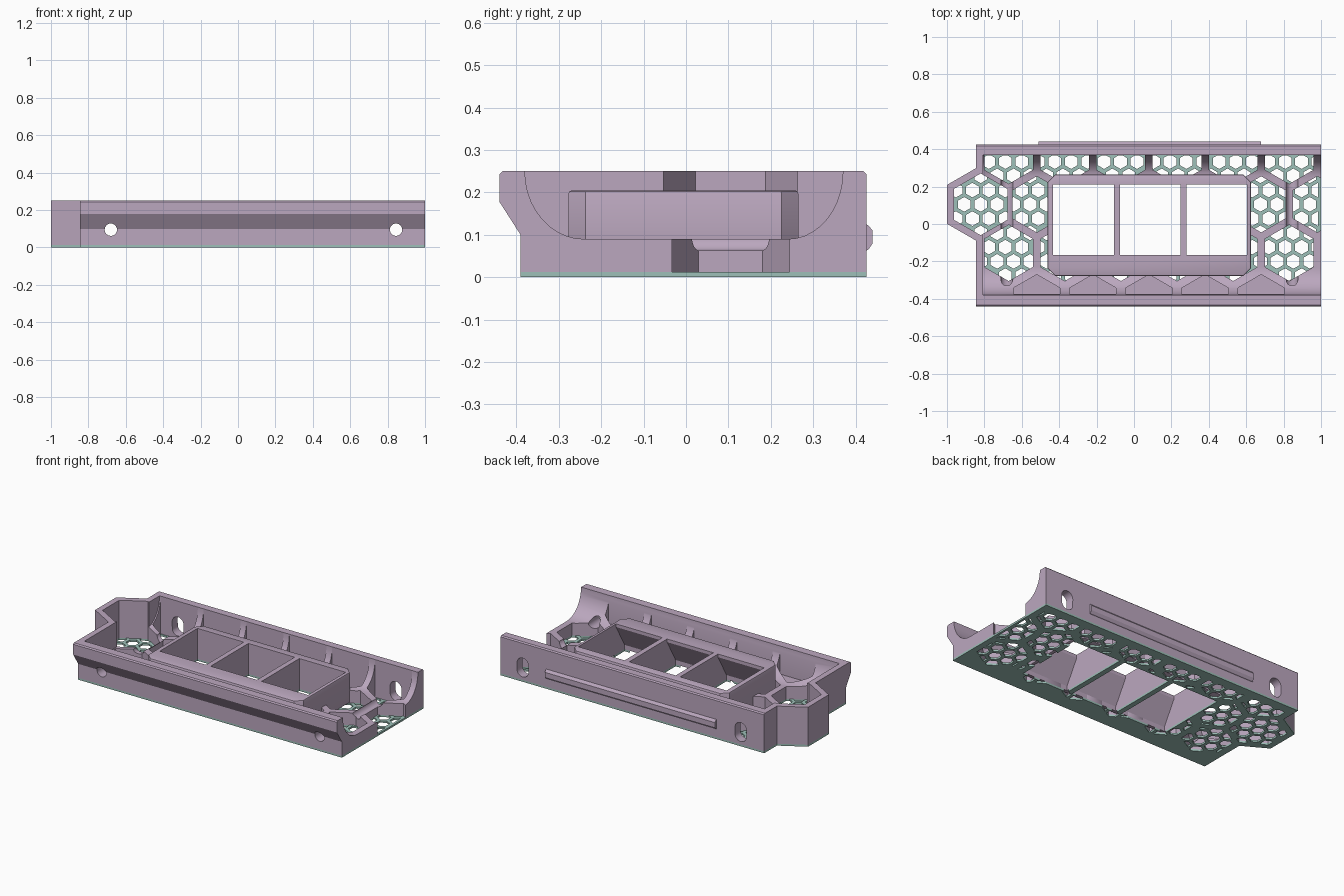
import bpy, bmesh, math
from mathutils import Vector

if "Cube" in bpy.data.objects:
    bpy.data.objects.remove(bpy.data.objects["Cube"])


def material(name, rgb):
    m = bpy.data.materials.new(name)
    m.diffuse_color = (*rgb, 1)
    m.use_nodes = True
    m.node_tree.nodes["Principled BSDF"].inputs["Base Color"].default_value = m.diffuse_color
    return m


MAUVE = material("mauve", (0.50, 0.39, 0.52))
TEAL = material("teal", (0.34, 0.53, 0.48))


def hexagon(cx, cy, apothem):
    r = apothem / math.cos(math.pi / 6)
    return [(cx + r * math.cos(math.radians(30 + 60 * i)),
             cy + r * math.sin(math.radians(30 + 60 * i))) for i in range(6)]


def clip(poly, inside):
    """Keep the part of a convex polygon within a counter-clockwise convex polygon."""
    for i in range(len(inside)):
        a, b = Vector(inside[i - 1]), Vector(inside[i])
        n = Vector((a.y - b.y, b.x - a.x))
        out = []
        for j in range(len(poly)):
            p, q = Vector(poly[j - 1]), Vector(poly[j])
            dp, dq = n.dot(p - a), n.dot(q - a)
            if (dp >= 0) != (dq >= 0):
                out.append(tuple(p.lerp(q, dp / (dp - dq))))
            if dq >= 0:
                out.append(tuple(q))
        poly = out
        if len(poly) < 3:
            return []
    return poly


def area(poly):
    return abs(sum(poly[i - 1][0] * poly[i][1] - poly[i][0] * poly[i - 1][1]
                   for i in range(len(poly)))) / 2


def rect(x0, y0, x1, y1):
    return [(x0, y0), (x1, y0), (x1, y1), (x0, y1)]


def prisms(name, polys, axis, lo, hi, mat=MAUVE):
    """Extrude flat outlines along an axis: z takes (x,y), x takes (y,z), y takes (x,z)."""
    place = {"z": lambda u, v, t: (u, v, t), "x": lambda u, v, t: (t, u, v),
             "y": lambda u, v, t: (u, t, v)}[axis]
    bm = bmesh.new()
    for poly in polys:
        a = [bm.verts.new(place(u, v, lo)) for u, v in poly]
        b = [bm.verts.new(place(u, v, hi)) for u, v in poly]
        bm.faces.new(a[::-1])
        bm.faces.new(b)
        for i in range(len(a)):
            bm.faces.new((a[i - 1], a[i], b[i], b[i - 1]))
    bmesh.ops.recalc_face_normals(bm, faces=bm.faces)
    me = bpy.data.meshes.new(name)
    bm.to_mesh(me)
    bm.free()
    me.materials.append(mat)
    ob = bpy.data.objects.new(name, me)
    bpy.context.collection.objects.link(ob)
    return ob


def apply_mods(ob):
    dg = bpy.context.evaluated_depsgraph_get()
    me = bpy.data.meshes.new_from_object(ob.evaluated_get(dg))
    ob.modifiers.clear()
    ob.data = me


def boolean(ob, tool, op="DIFFERENCE", keep=False):
    m = ob.modifiers.new("cut", "BOOLEAN")
    m.operation, m.object, m.solver = op, tool, "EXACT"
    apply_mods(ob)
    if not keep:
        bpy.data.objects.remove(tool)


def smooth(ob):
    bpy.ops.object.select_all(action="DESELECT")
    ob.select_set(True)
    bpy.context.view_layer.objects.active = ob
    bpy.ops.object.shade_smooth_by_angle(angle=math.radians(30))


# Layout of the large honeycomb cells
P, CY, FLOOR = 0.30, 0.105, 0.012
ROW = P * math.cos(math.pi / 6)
BUMP = (-0.82, CY)
bump_cell = hexagon(*BUMP, 0.143)
inner = rect(-0.805, -0.315, 1.1, 0.37)
cells = [clip(hexagon(-0.82 + P * k, CY, 0.13), inner) for k in range(1, 7)]
for r in (-1, 1):
    cells += [clip(hexagon(-0.67 + P * k, CY + ROW * r, 0.13), inner) for k in range(6)]

# Tray shell: overhanging front profile plus the hexagonal end bump
shell = prisms("tray_shell", [[(-0.39, FLOOR), (0.425, FLOOR), (0.425, 0.243), (0.418, 0.25),
                               (-0.433, 0.25), (-0.44, 0.243), (-0.44, 0.178), (-0.39, 0.10)]],
               "x", -0.845, 1.0)
boolean(shell, prisms("bump", [hexagon(*BUMP, 0.18)], "z", FLOOR, 0.25), "UNION")

# Trough with rounded lower sides, open at the right end
ang = [math.radians(90 * i / 10) for i in range(11)]
trough = [(-0.38, 0.3)] + [(-0.24 - 0.14 * math.cos(a), 0.25 - 0.16 * math.sin(a)) for a in ang]
trough += [(0.24 + 0.13 * math.sin(a), 0.25 - 0.16 * math.cos(a)) for a in ang] + [(0.37, 0.3)]
boolean(shell, prisms("trough", [trough], "x", -0.808, 1.1))

# Honeycomb cells, bump interior and shallow front pockets
boolean(shell, prisms("cells", cells, "z", -0.1, 0.3))
boolean(shell, prisms("bump_cell", [bump_cell], "z", -0.1, 0.3))
pocket_area = rect(-0.8, -0.375, 1.1, 0)
pockets = [clip(hexagon(-0.52 + P * k, CY - 2 * ROW, 0.125), pocket_area) for k in range(5)]
boolean(shell, prisms("pockets", pockets, "z", 0.075, 0.3))

# Round bores from the front, arched slots in the back wall
bores, slots = [], []
for x in (-0.68, 0.845):
    turn = [math.radians(15 * i) for i in range(24)]
    bores.append([(x + 0.033 * math.cos(a), 0.095 + 0.033 * math.sin(a)) for a in turn])
    slots.append([(x + 0.04 * math.cos(a), (0.11 if math.sin(a) > -1e-6 else 0.07)
                   + 0.04 * math.sin(a)) for a in turn])
boolean(shell, prisms("bores", bores, "y", -0.6, 0.4))
boolean(shell, prisms("slots", slots, "y", 0.3, 0.6))

# Central box with chamfered corners
bx0, by0, bx1, by1, c = -0.462, -0.277, 0.625, 0.265, 0.04
box = prisms("center_box", [[(bx0 + c, by0), (bx1 - c, by0), (bx1, by0 + c), (bx1, by1 - c),
                             (bx1 - c, by1), (bx0 + c, by1), (bx0, by1 - c), (bx0, by0 + c)]],
             "z", FLOOR, 0.205)
bev = box.modifiers.new("bevel", "BEVEL")
bev.width, bev.segments, bev.limit_method = 0.008, 2, "ANGLE"
bev.angle_limit = math.radians(60)
apply_mods(box)

# Base plate outline with the same end bump
plate = prisms("base_plate", [rect(-0.845, -0.39, 1.0, 0.425)], "z", 0, FLOOR, TEAL)
boolean(plate, prisms("plate_bump", [hexagon(*BUMP, 0.18)], "z", 0, FLOOR, TEAL), "UNION")

# Three windows with a sloping front underside, cut through everything
window = [(-0.25, -0.1), (0.212, -0.1), (0.212, 0.3), (-0.165, 0.3), (-0.165, 0.185), (-0.25, 0.04)]
for x0 in (-0.432, -0.076, 0.281):
    tool = prisms("window", [window], "x", x0, x0 + 0.324)
    boolean(shell, tool, keep=True)
    boolean(box, tool, keep=True)
    boolean(plate, tool)

# Fine hexagonal mesh in the plate, kept within each large cell
pitch, holes = 0.088, []
mesh_area = rect(-1, -0.31, 0.985, 0.365)
for cell in cells + [bump_cell]:
    zone = clip(cell, mesh_area)
    for j in range(-9, 9):
        for i in range(-14, 26):
            x = BUMP[0] + pitch * (i + 0.5 * (j % 2))
            y = CY + pitch * math.cos(math.pi / 6) * j
            if bx0 + 0.01 < x < bx1 - 0.01 and by0 + 0.01 < y < by1 - 0.01:
                continue
            h = clip(hexagon(x, y, pitch / 2 - 0.010), zone)
            if len(h) > 2 and area(h) > 0.0004:
                holes.append(h)
boolean(plate, prisms("mesh_holes", holes, "z", -0.1, 0.1, TEAL))

# Raised rail on the back wall
prisms("back_rail", [[(0.42, 0.06), (0.43, 0.065), (0.44, 0.08), (0.44, 0.11),
                      (0.43, 0.122), (0.42, 0.127)]], "x", -0.51, 0.68)

smooth(shell)
smooth(box)
